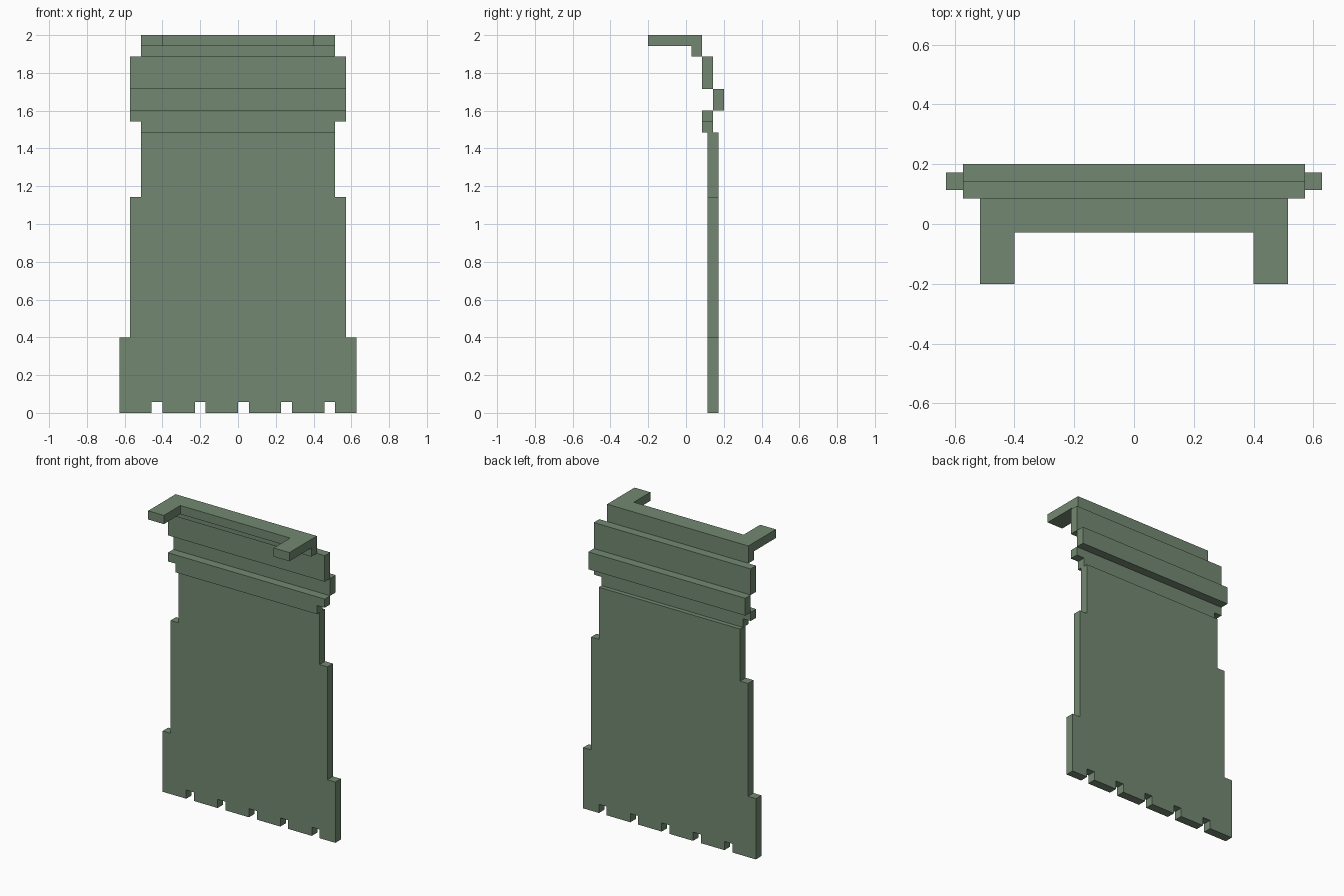
import bpy
import bmesh
from mathutils import Vector

U = 2 / 35  # one module: the whole model is 35 modules tall

default = bpy.data.objects.get("Cube")
if default:
    bpy.data.objects.remove(default, do_unlink=True)

green = bpy.data.materials.new("sage_green")
green.use_nodes = True
green.diffuse_color = (0.171, 0.25, 0.165, 1)
bsdf = green.node_tree.nodes["Principled BSDF"]
bsdf.inputs["Base Color"].default_value = green.diffuse_color
bsdf.inputs["Roughness"].default_value = 0.8


def prism(name, outline, start, direction):
    """Extrude a flat outline (in modules) along a direction."""
    bm = bmesh.new()
    verts = [bm.verts.new(Vector(p) + Vector(start)) for p in outline]
    face = bm.faces.new(verts)
    grown = bmesh.ops.extrude_face_region(bm, geom=[face], use_keep_orig=True)
    moved = [g for g in grown["geom"] if isinstance(g, bmesh.types.BMVert)]
    bmesh.ops.translate(bm, verts=moved, vec=direction)
    bmesh.ops.scale(bm, vec=(U, U, U), verts=bm.verts)
    bmesh.ops.recalc_face_normals(bm, faces=bm.faces)
    mesh = bpy.data.meshes.new(name)
    bm.to_mesh(mesh)
    bm.free()
    mesh.materials.append(green)
    obj = bpy.data.objects.new(name, mesh)
    bpy.context.collection.objects.link(obj)
    return obj


def stepped_plate(name, steps, y, notches=()):
    """Upright plate; steps are (half width, bottom, top), lowest first."""
    right = [(w, z) for w, low, high in steps for z in (low, high)]
    left = [(-w, z) for w, z in reversed(right)]
    floor = steps[0][1]
    bottom = []
    for x in notches:
        bottom += [(x, floor), (x, floor + 1), (x + 1, floor + 1), (x + 1, floor)]
    outline = [(x, 0, z) for x, z in right + left + bottom]
    return prism(name, outline, (0, y, 0), (0, 1, 0))


# Long stepped panel with slots along its lower edge
stepped_plate("main_panel", [(11, 0, 7), (10, 7, 20), (9, 20, 26)], 2,
              notches=range(-8, 9, 4))

# Offset bands above the panel
stepped_plate("lower_collar", [(9, 26, 27), (10, 27, 28)], 1.5)
stepped_plate("rear_band", [(10, 28, 30)], 2.5)
stepped_plate("upper_collar", [(10, 30, 33)], 1.5)
stepped_plate("neck_strip", [(9, 33, 34)], 0.5)

# U-shaped top yoke with two arms reaching forward
half = [(9, 1.5), (9, -3.5), (7, -3.5), (7, -0.5)]
yoke = half + [(-x, y) for x, y in reversed(half)]
prism("top_yoke", [(x, y, 0) for x, y in yoke], (0, 0, 34), (0, 0, 1))
